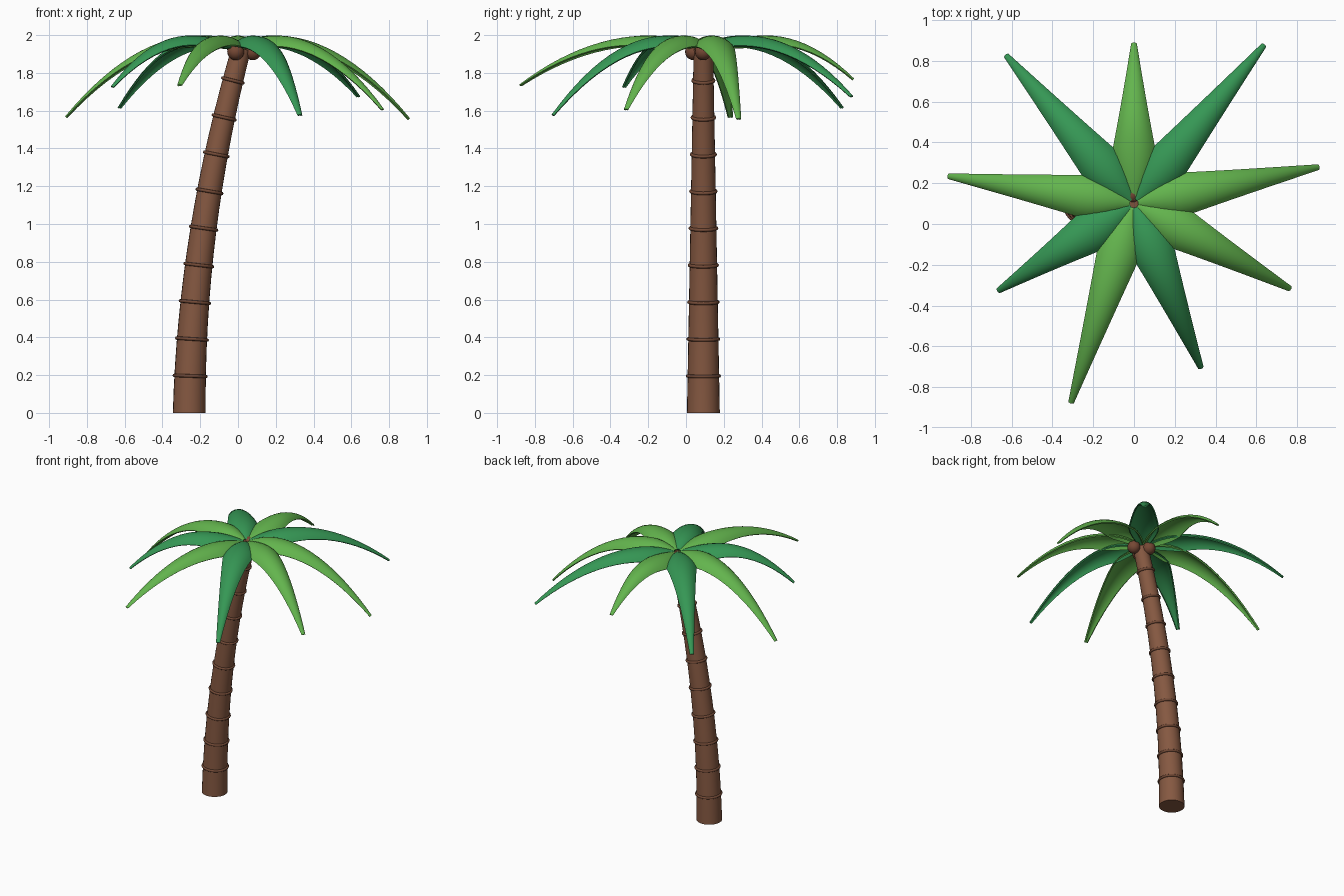
import bpy, bmesh, math
from mathutils import Vector

if "Cube" in bpy.data.objects:
    bpy.data.objects.remove(bpy.data.objects["Cube"])


def material(name, rgb):
    m = bpy.data.materials.new(name)
    m.diffuse_color = (*rgb, 1)
    m.use_nodes = True
    m.node_tree.nodes["Principled BSDF"].inputs["Base Color"].default_value = m.diffuse_color
    return m


BARK = material("bark brown", (0.235, 0.098, 0.053))
RING = material("ring brown", (0.17, 0.068, 0.037))
NUT = material("coconut brown", (0.18, 0.065, 0.035))
LIGHT = material("light green", (0.125, 0.46, 0.075))
DARK = material("dark green", (0.036, 0.31, 0.09))


def finish(bm, name, mat, angle=40):
    me = bpy.data.meshes.new(name)
    bm.to_mesh(me)
    bm.free()
    ob = bpy.data.objects.new(name, me)
    bpy.context.collection.objects.link(ob)
    me.materials.append(mat)
    bpy.ops.object.select_all(action='DESELECT')
    ob.select_set(True)
    bpy.context.view_layer.objects.active = ob
    bpy.ops.object.shade_smooth_by_angle(angle=math.radians(angle))
    return ob


def skin(bm, rows, closed):
    """Bridge consecutive rows of points with quads."""
    vs = [[bm.verts.new(p) for p in row] for row in rows]
    n = len(rows[0])
    for a, b in zip(vs, vs[1:]):
        for i in range(n if closed else n - 1):
            j = (i + 1) % n
            bm.faces.new((a[i], a[j], b[j], b[i]))
    return vs


# Leaning trunk path and taper
def trunk_centre(z):
    return Vector((-0.258 + 0.01 * z + 0.069 * z * z, 0.092, z))


def trunk_axes(z):
    t = Vector((0.01 + 0.138 * z, 0, 1)).normalized()
    return Vector((t.z, 0, -t.x)), Vector((0, 1, 0)), t


def trunk_radius(z):
    return 0.087 - 0.0185 * z


SIDES = 24
ANGLES = [2 * math.pi * i / SIDES for i in range(SIDES)]

# Trunk
bm = bmesh.new()
rows = []
for k in range(17):
    z = 1.93 * k / 16
    u, v, t = trunk_axes(z)
    if k == 0:
        u = Vector((1, 0, 0))
    rows.append([trunk_centre(z) + trunk_radius(z) * (u * math.cos(a) + v * math.sin(a)) for a in ANGLES])
vs = skin(bm, rows, True)
bm.faces.new(vs[0][::-1])
bm.faces.new(vs[-1])
finish(bm, "trunk", BARK)

# Growth rings around the trunk
for k in range(1, 10):
    z = 0.1955 * k
    u, v, t = trunk_axes(z)
    R, r = trunk_radius(z) + 0.001, 0.009
    bm = bmesh.new()
    rows = []
    for b in range(9):
        c, s = math.cos(b * math.pi / 4), math.sin(b * math.pi / 4)
        rows.append([trunk_centre(z) + (R + r * c) * (u * math.cos(a) + v * math.sin(a)) + t * r * s
                     for a in ANGLES])
    skin(bm, rows, True)
    bmesh.ops.remove_doubles(bm, verts=bm.verts, dist=1e-5)
    finish(bm, f"trunk_ring_{k}", RING, 60)

# Three coconuts under the crown
for k in range(3):
    a = k * 2 * math.pi / 3
    bm = bmesh.new()
    bmesh.ops.create_uvsphere(bm, u_segments=16, v_segments=10, radius=0.045)
    bmesh.ops.translate(bm, verts=bm.verts,
                        vec=(0.018 + 0.06 * math.cos(a), 0.092 + 0.06 * math.sin(a), 1.912))
    finish(bm, f"coconut_{k + 1}", NUT, 60)


# Arched, drooping frond running from the crown to a given tip
def frond(name, tip, mat):
    start, top, base = Vector((0.0, 0.1, 0)), 1.998, 1.94
    flat = Vector((tip[0], tip[1], 0)) - start
    length = flat.length
    d = flat.normalized()
    side = Vector((-d.y, d.x, 0))
    peak = 0.2 + 0.6 * (tip[2] - 1.56)
    drop = (top - tip[2]) / (length - peak) ** 2
    rise = (top - base) / peak ** 2
    half_arc = math.radians(56)
    rows = []
    for k in range(19):
        r = 0.02 + (length - 0.02) * k / 18
        q = drop if r > peak else rise
        z = top - q * (r - peak) ** 2
        n = Vector((0, 0, 1)) + d * (2 * q * (r - peak))
        n.normalize()
        if r < 0.26:
            w = 0.025 + 0.08 * math.sin(r / 0.26 * math.pi / 2)
        else:
            w = 0.105 + (0.014 - 0.105) * (r - 0.26) / (length - 0.26)
        R = w / math.sin(half_arc)
        c = start + d * r + Vector((0, 0, z))
        rows.append([c + side * R * math.sin(a) + n * R * (math.cos(a) - 1)
                     for a in [half_arc * (i / 5 - 1) for i in range(11)]])
    bm = bmesh.new()
    skin(bm, rows, False)
    bm.normal_update()
    if sum(f.normal.z for f in bm.faces) < 0:
        bmesh.ops.reverse_faces(bm, faces=bm.faces)
    ob = finish(bm, name, mat)
    sol = ob.modifiers.new("thickness", 'SOLIDIFY')
    sol.thickness = 0.01
    sol.offset = -1
    bpy.ops.object.modifier_apply(modifier=sol.name)
    bpy.ops.object.shade_smooth_by_angle(angle=math.radians(40))


TIPS = [((0.0, 0.89, 1.77), LIGHT), ((0.64, 0.88, 1.68), DARK), ((0.91, 0.28, 1.56), LIGHT),
        ((0.77, -0.32, 1.61), LIGHT), ((0.33, -0.71, 1.58), DARK), ((-0.31, -0.88, 1.74), LIGHT),
        ((-0.67, -0.33, 1.73), DARK), ((-0.915, 0.235, 1.57), LIGHT), ((-0.63, 0.83, 1.62), DARK)]
for i, (tip, mat) in enumerate(TIPS):
    frond(f"frond_{i + 1}", tip, mat)
